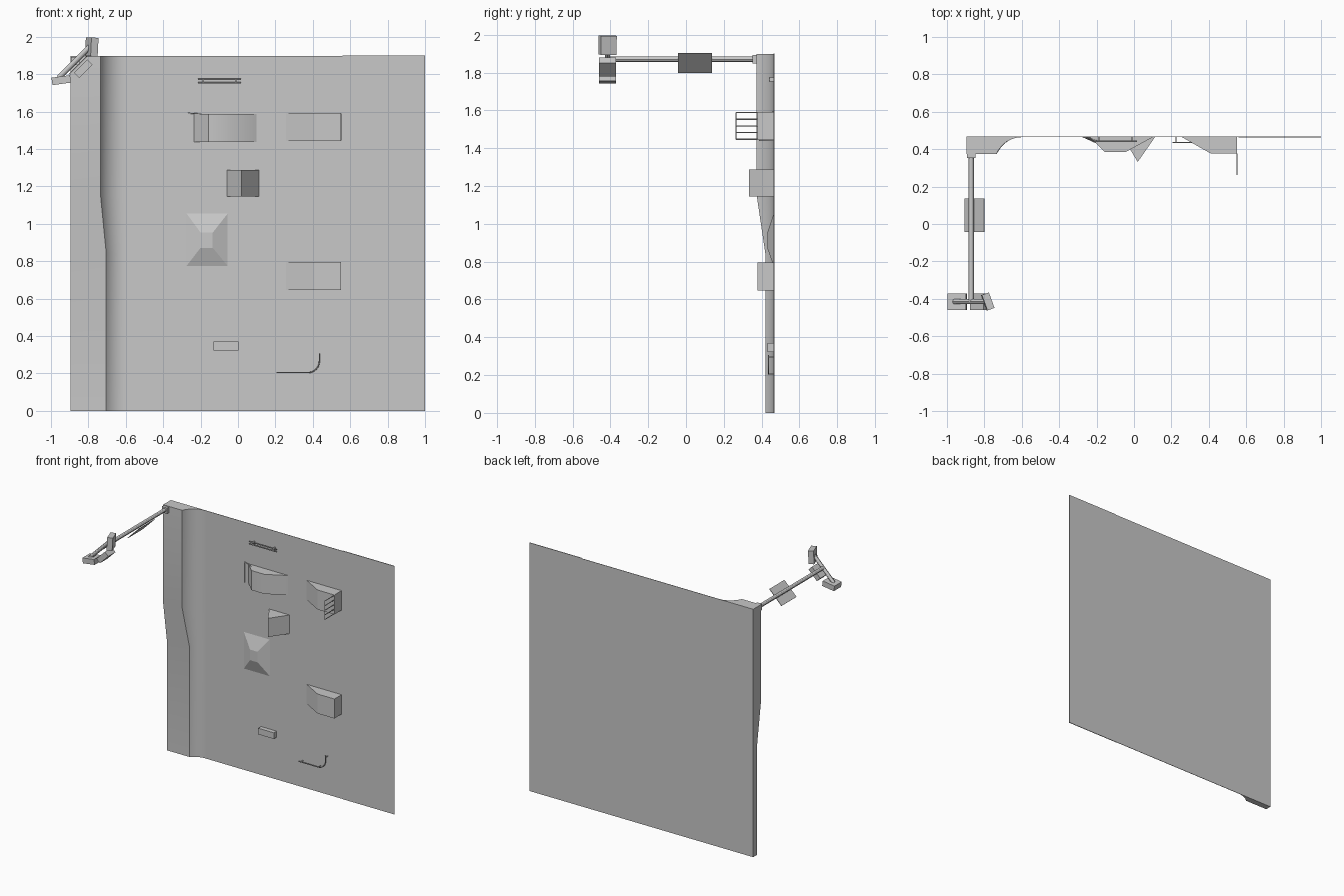
import bpy, bmesh, math
from mathutils import Matrix, Vector

if "Cube" in bpy.data.objects:
    bpy.data.objects.remove(bpy.data.objects["Cube"])

concrete = bpy.data.materials.new("concrete_grey")
concrete.diffuse_color = (0.58, 0.58, 0.58, 1)
concrete.use_nodes = True
concrete.node_tree.nodes["Principled BSDF"].inputs["Base Color"].default_value = concrete.diffuse_color
GROUND = 0.464   # y of the skating surface
BACK = 0.467     # y of the slab's rear face


def finish(name, bm, smooth=False):
    bmesh.ops.recalc_face_normals(bm, faces=bm.faces)
    me = bpy.data.meshes.new(name)
    bm.to_mesh(me)
    bm.free()
    me.materials.append(concrete)
    if smooth:
        me.shade_smooth()
        me.set_sharp_from_angle(angle=math.radians(30))
    ob = bpy.data.objects.new(name, me)
    bpy.context.collection.objects.link(ob)
    return ob


def loft(name, rings, smooth=False):
    """Skin matching rings of points and cap both ends."""
    bm = bmesh.new()
    vs = [[bm.verts.new(p) for p in r] for r in rings]
    n = len(rings[0])
    for a, b in zip(vs, vs[1:]):
        for i in range(n):
            j = (i + 1) % n
            bm.faces.new((a[i], a[j], b[j], b[i]))
    bm.faces.new(vs[0])
    bm.faces.new(vs[-1])
    return finish(name, bm, smooth)


def prism(name, outline, z0, z1, smooth=False):
    return loft(name, [[(x, y, z) for x, y in outline] for z in (z0, z1)], smooth)


def box(name, x0, x1, y0, y1, z0, z1):
    return prism(name, [(x0, y0), (x1, y0), (x1, y1), (x0, y1)], z0, z1)


def turned_box(name, centre, size, tilt, turn=0):
    bm = bmesh.new()
    m = (Matrix.Translation(centre) @ Matrix.Rotation(math.radians(turn), 4, 'Z')
         @ Matrix.Rotation(math.radians(tilt), 4, 'Y') @ Matrix.Diagonal((*size, 1)))
    bmesh.ops.create_cube(bm, size=1, matrix=m)
    return finish(name, bm)


def rod(name, a, b, r, sides=12):
    a, b = Vector(a), Vector(b)
    d = b - a
    bm = bmesh.new()
    m = Matrix.Translation((a + b) / 2) @ d.to_track_quat('Z', 'Y').to_matrix().to_4x4()
    bmesh.ops.create_cone(bm, cap_ends=True, segments=sides, radius1=r, radius2=r,
                          depth=d.length, matrix=m)
    return finish(name, bm, True)


def rail(name, points, r):
    cu = bpy.data.curves.new(name, 'CURVE')
    cu.dimensions = '3D'
    cu.bevel_depth = r
    cu.bevel_resolution = 1
    cu.use_fill_caps = True
    sp = cu.splines.new('POLY')
    sp.points.add(len(points) - 1)
    for p, co in zip(sp.points, points):
        p.co = (*co, 1)
    cu.materials.append(concrete)
    bpy.context.collection.objects.link(bpy.data.objects.new(name, cu))


def scoop(lip, foot, height, n=10):
    """Concave curve from a raised lip down to the ground."""
    return [(foot + (lip - foot) * (1 - math.sin(t)), GROUND - height * (1 - math.cos(math.pi / 2 - t)))
            for t in [math.pi / 2 * i / n for i in range(n + 1)]]


# Ground slab, with a thin second sheet at the right
box("ground_slab", -0.896, 0.998, GROUND, BACK, 0, 1.897)
box("side_sheet", 0.56, 1.0, 0.462, BACK, 0, 1.9)

# Long quarter pipe: low part, sloping deck, tall part
R = 0.146


def quarter_ring(z, h):
    a0 = math.acos(1 - h / R)
    arc = [(-0.6 - R * math.sin(a0 * (1 - i / 10)), GROUND - R + R * math.cos(a0 * (1 - i / 10)) - 0)
           for i in range(11)]
    arc = [(x, 2 * GROUND - (GROUND - (y - GROUND))) for x, y in arc]
    return [(-0.896, GROUND + 0.001, z), (-0.896, GROUND - h, z)] + [
        (x, GROUND - R * (1 - math.cos(a0 * (1 - i / 10))), z)
        for i, (x, _) in enumerate(arc)] + [(-0.6, GROUND + 0.001, z)]


loft("quarter_pipe", [quarter_ring(z, h) for z, h in
                      ((0, 0.044), (0.84, 0.044), (1.15, 0.09), (1.897, 0.09))], True)

# Lamp post lying out from the tall deck
box("post_foot", -0.892, -0.848, 0.352, 0.376, 1.848, 1.893)
rod("lamp_post", (-0.87, 0.36, 1.87), (-0.87, -0.415, 1.87), 0.014)
rod("lamp_crossbar", (-0.96, -0.415, 1.78), (-0.78, -0.415, 1.96), 0.014)
turned_box("solar_panel", (-0.853, 0.047, 1.85), (0.145, 0.18, 0.004), -45)
for name, c, tilt, turn in (("lower_lamp", (-0.945, -0.415, 1.768), -8, 0),
                            ("middle_lamp", (-0.827, -0.415, 1.829), -45, 0),
                            ("upper_lamp", (-0.782, -0.415, 1.945), -87, 20)):
    turned_box(name, c, (0.1, 0.088, 0.04), tilt, turn)

# Flat grind bar near the top
for z in (1.754, 1.772):
    rod("grind_bar", (-0.215, 0.442, z), (0.017, 0.442, z), 0.004, 8)
for x in (-0.185, -0.012):
    box("grind_bar_leg", x - 0.004, x + 0.004, 0.442, GROUND, 1.752, 1.774)

# Jump box: curved run-up, flat top, straight landing
prism("jump_box", [(-0.157, 0.385), (-0.045, 0.385), (0.1, GROUND)]
      + list(reversed(scoop(-0.157, -0.235, 0.079)))[:-1], 1.437, 1.587, True)
rail("jump_side_rail", [(-0.268, GROUND, 1.592), (-0.195, 0.443, 1.587)], 0.003)
box("jump_edge_strip", -0.27, -0.266, 0.46, GROUND, 1.437, 1.592)

# Spine: two curved faces meeting at a ridge
spine = scoop(0.02, 0.112, 0.132)
spine = list(reversed(scoop(0.02, -0.06, 0.132)))[:-1] + spine
prism("spine_ramp", spine, 1.145, 1.288, True)

# Pyramid with a flat top
loft("pyramid", [[(-0.275, GROUND, 0.775), (-0.055, GROUND, 0.775),
                  (-0.055, GROUND, 1.055), (-0.275, GROUND, 1.055)],
                 [(-0.2, 0.43, 0.872), (-0.135, 0.43, 0.872),
                  (-0.135, 0.43, 0.953), (-0.2, 0.43, 0.953)]])

# Two wedge ramps with platforms
for name, z in (("upper_platform", 1.443), ("lower_platform", 0.647)):
    prism(name, [(0.257, GROUND), (0.41, 0.377), (0.552, 0.377), (0.552, GROUND)], z, z + 0.149)

# Safety fence on the upper platform
for i in range(5):
    z = 1.447 + 0.0353 * i
    rod("fence_bar", (0.55, 0.264, z), (0.55, 0.378, z), 0.003, 6)
rod("fence_rail", (0.55, 0.264, 1.446), (0.55, 0.264, 1.59), 0.003, 6)

# Low ledge
box("ledge", -0.13, 0.002, 0.43, GROUND, 0.323, 0.37)

# Bent rail with legs
bend = [(0.375 + 0.06 * math.sin(t), 0.436, 0.265 - 0.06 * math.cos(t))
        for t in [math.pi / 2 * i / 8 for i in range(9)]]
rail("bent_rail", [(0.207, 0.436, 0.205)] + bend + [(0.435, 0.436, 0.307)], 0.0035)
for x, z in ((0.225, 0.205), (0.375, 0.205), (0.435, 0.295)):
    rod("bent_rail_leg", (x, 0.436, z), (x, GROUND, z), 0.003, 6)
